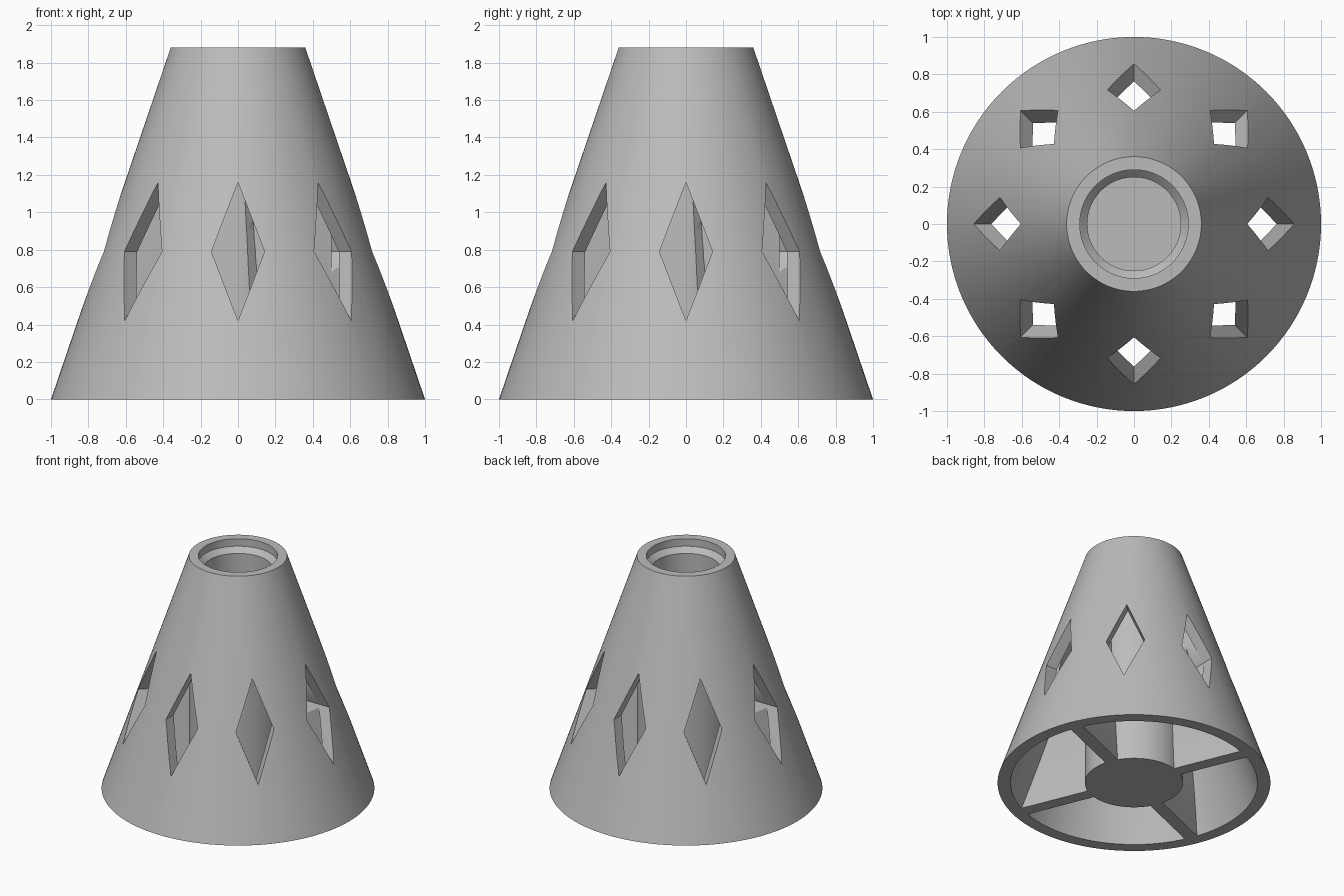
import bpy, bmesh
from math import radians, pi
from mathutils import Matrix, Vector

cube = bpy.data.objects.get("Cube")
if cube:
    bpy.data.objects.remove(cube, do_unlink=True)

grey = bpy.data.materials.new("plain_grey")
grey.use_nodes = True
grey.diffuse_color = (0.5, 0.5, 0.5, 1)
grey.node_tree.nodes["Principled BSDF"].inputs["Base Color"].default_value = (0.5, 0.5, 0.5, 1)

HEIGHT, BASE, TOP = 1.88, 1.0, 0.36
WALL = 0.095
SLOPE = (BASE - TOP) / HEIGHT
CORE_TOP = (BASE - WALL - TOP) / SLOPE


def make_object(name, bm):
    bmesh.ops.recalc_face_normals(bm, faces=bm.faces)
    mesh = bpy.data.meshes.new(name)
    bm.to_mesh(mesh)
    bm.free()
    mesh.materials.append(grey)
    obj = bpy.data.objects.new(name, mesh)
    bpy.context.collection.objects.link(obj)
    return obj


def loft(bm, rings):
    """Skin a list of equal rings of points and cap both ends."""
    rows = [[bm.verts.new(p) for p in ring] for ring in rings]
    for a, b in zip(rows, rows[1:]):
        for i in range(len(a)):
            j = (i + 1) % len(a)
            bm.faces.new((a[i], a[j], b[j], b[i]))
    bm.faces.new(rows[0])
    bm.faces.new(rows[-1])


# Hollow cone with the central socket tube, turned from one closed section
section = [(BASE - WALL, 0), (BASE, 0), (TOP, HEIGHT), (0.29, HEIGHT),
           (0.29, 1.82), (0.25, 1.78), (0.25, 0.1), (0, 0.1), (0, 0),
           (TOP, 0), (TOP, CORE_TOP)]
bm = bmesh.new()
verts = [bm.verts.new((r, 0, z)) for r, z in section]
edges = [bm.edges.new((verts[i - 1], verts[i])) for i in range(len(verts))
         if not (section[i - 1][0] == 0 and section[i][0] == 0)]
bmesh.ops.spin(bm, geom=verts + edges, axis=(0, 0, 1), cent=(0, 0, 0),
               angle=2 * pi, steps=128, use_merge=True)
bmesh.ops.remove_doubles(bm, verts=bm.verts, dist=1e-5)
shell = make_object("cone_shell", bm)

# Four twisting ribs between the tube and the shell
LEVELS, HALF = 16, 0.05
bm = bmesh.new()
for k in range(4):
    rings = []
    for i in range(LEVELS + 1):
        z = CORE_TOP * i / LEVELS
        inner, outer = TOP - 0.03, BASE - WALL - SLOPE * z + 0.02
        turn = Matrix.Rotation(radians(22.5 + 90 * k - 8 * z), 3, 'Z')
        rings.append([turn @ Vector(p) for p in
                      ((inner, -HALF, z), (outer, -HALF, z),
                       (outer, HALF, z), (inner, HALF, z))])
    loft(bm, rings)
ribs = make_object("twisted_ribs", bm)

# Eight radial diamond cutters
bm = bmesh.new()
for k in range(8):
    turn = Matrix.Rotation(k * pi / 4, 3, 'Z')
    loft(bm, [[turn @ Vector((r, y, z)) for y, z in
               ((-0.142, 0.79), (0, 0.42), (0.142, 0.79), (0, 1.16))]
              for r in (0.5, 1.1)])
cutter = make_object("diamond_cutters", bm)
cutter.hide_render = True
cutter.hide_viewport = True

for obj in (shell, ribs):
    cut = obj.modifiers.new("diamond_windows", 'BOOLEAN')
    cut.operation = 'DIFFERENCE'
    cut.solver = 'EXACT'
    cut.object = cutter

# Bake the windows, then smooth the curved walls
depsgraph = bpy.context.evaluated_depsgraph_get()
baked = [(o, bpy.data.meshes.new_from_object(o.evaluated_get(depsgraph))) for o in (shell, ribs)]
for obj, mesh in baked:
    obj.modifiers.clear()
    obj.data = mesh
bpy.data.objects.remove(cutter, do_unlink=True)

bpy.ops.object.select_all(action='DESELECT')
for obj in (shell, ribs):
    obj.select_set(True)
bpy.context.view_layer.objects.active = shell
bpy.ops.object.shade_smooth_by_angle(angle=radians(25))
